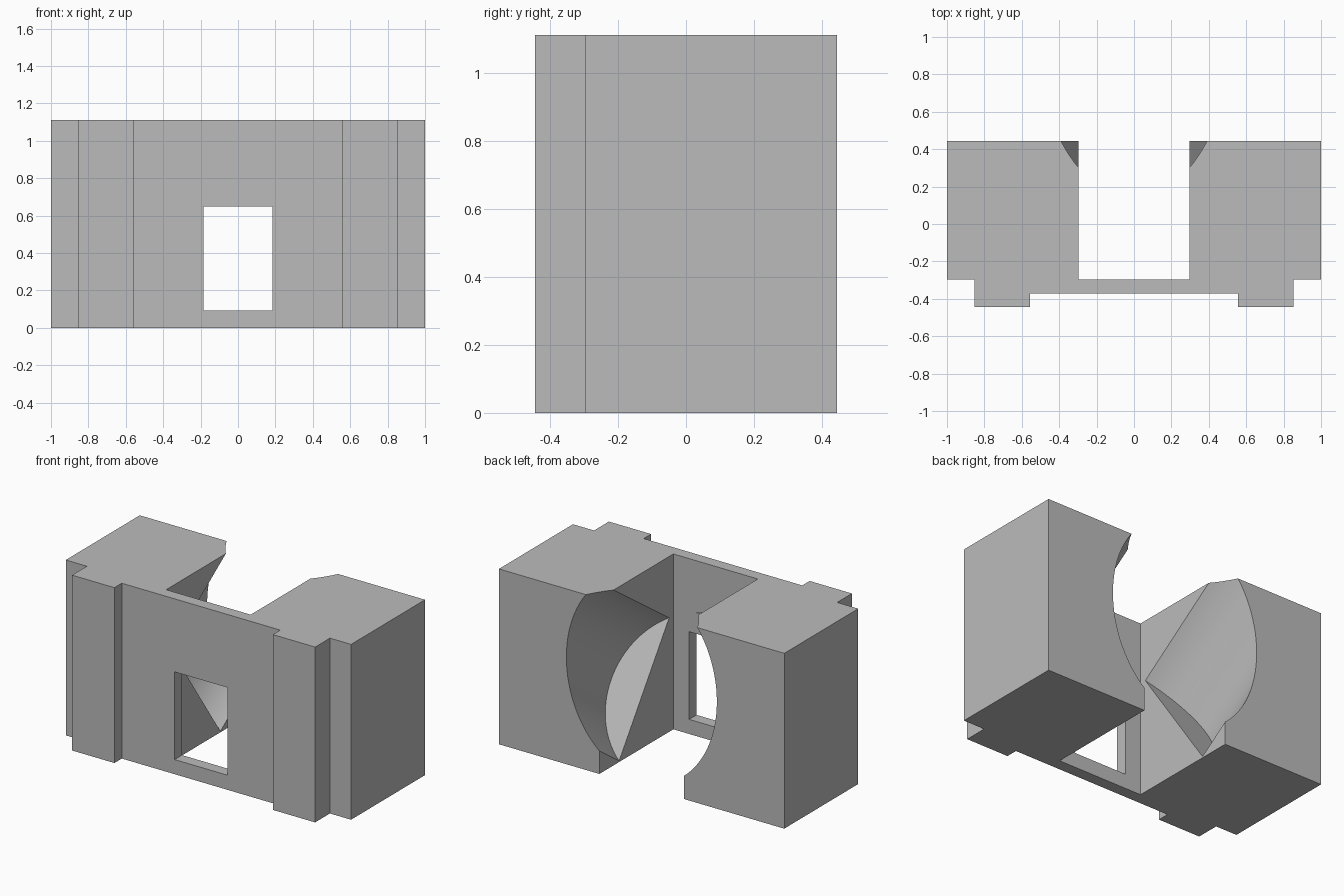
import bpy, bmesh
from math import radians, cos, sin
from mathutils import Matrix, Vector

if "Cube" in bpy.data.objects:
    bpy.data.objects.remove(bpy.data.objects["Cube"], do_unlink=True)

U = 1 / 27            # one design unit
HEIGHT = 30 * U
TILT = radians(35)    # slope of the round channel
RADIUS = 0.5276

gray = bpy.data.materials.new("plain_gray")
gray.use_nodes = True
gray.diffuse_color = (0.5, 0.5, 0.5, 1)
gray.node_tree.nodes["Principled BSDF"].inputs["Base Color"].default_value = (0.5, 0.5, 0.5, 1)


def finish(name, bm):
    bmesh.ops.recalc_face_normals(bm, faces=bm.faces)
    mesh = bpy.data.meshes.new(name)
    bm.to_mesh(mesh)
    bm.free()
    mesh.materials.append(gray)
    obj = bpy.data.objects.new(name, mesh)
    bpy.context.collection.objects.link(obj)
    return obj


# Body: mirrored plan with side blocks, thin front wall and front pilasters
half = [(8, -8), (8, 12), (27, 12), (27, -8), (23, -8), (23, -12), (15, -12), (15, -10)]
plan = half + [(-x, y) for x, y in reversed(half)]
bm = bmesh.new()
base = bm.faces.new([bm.verts.new((x * U, y * U, 0)) for x, y in plan])
top = bmesh.ops.extrude_face_region(bm, geom=[base])["geom"]
bmesh.ops.translate(bm, vec=(0, 0, HEIGHT),
                    verts=[v for v in top if isinstance(v, bmesh.types.BMVert)])
body = finish("body", bm)

# Window opening cutter
bm = bmesh.new()
bmesh.ops.create_cube(bm, size=1, matrix=Matrix.Translation((0, -9 * U, 10 * U))
                      @ Matrix.Diagonal((10 * U, 6 * U, 15 * U, 1)))
window_cutter = finish("window_cutter", bm)

# Sloping round channel cutter, open at the back with a flat inner end
axis = Vector((0, cos(TILT), sin(TILT)))
normal = Vector((0, -sin(TILT), cos(TILT)))
length = 2
centre = axis * (0.206 + length / 2) + normal * 0.301
bm = bmesh.new()
bmesh.ops.create_cone(bm, cap_ends=True, segments=96, radius1=RADIUS, radius2=RADIUS,
                      depth=length, matrix=Matrix.Translation(centre)
                      @ axis.to_track_quat('Z', 'Y').to_matrix().to_4x4())
channel_cutter = finish("channel_cutter", bm)

# Cut the openings
bpy.ops.object.select_all(action='DESELECT')
bpy.context.view_layer.objects.active = body
body.select_set(True)
for cutter in (window_cutter, channel_cutter):
    cutter.hide_render = True
    mod = body.modifiers.new(cutter.name, 'BOOLEAN')
    mod.operation = 'DIFFERENCE'
    mod.solver = 'EXACT'
    mod.object = cutter
    bpy.ops.object.modifier_apply(modifier=mod.name)
    bpy.data.objects.remove(cutter, do_unlink=True)

bpy.ops.object.shade_smooth_by_angle(angle=radians(20))
